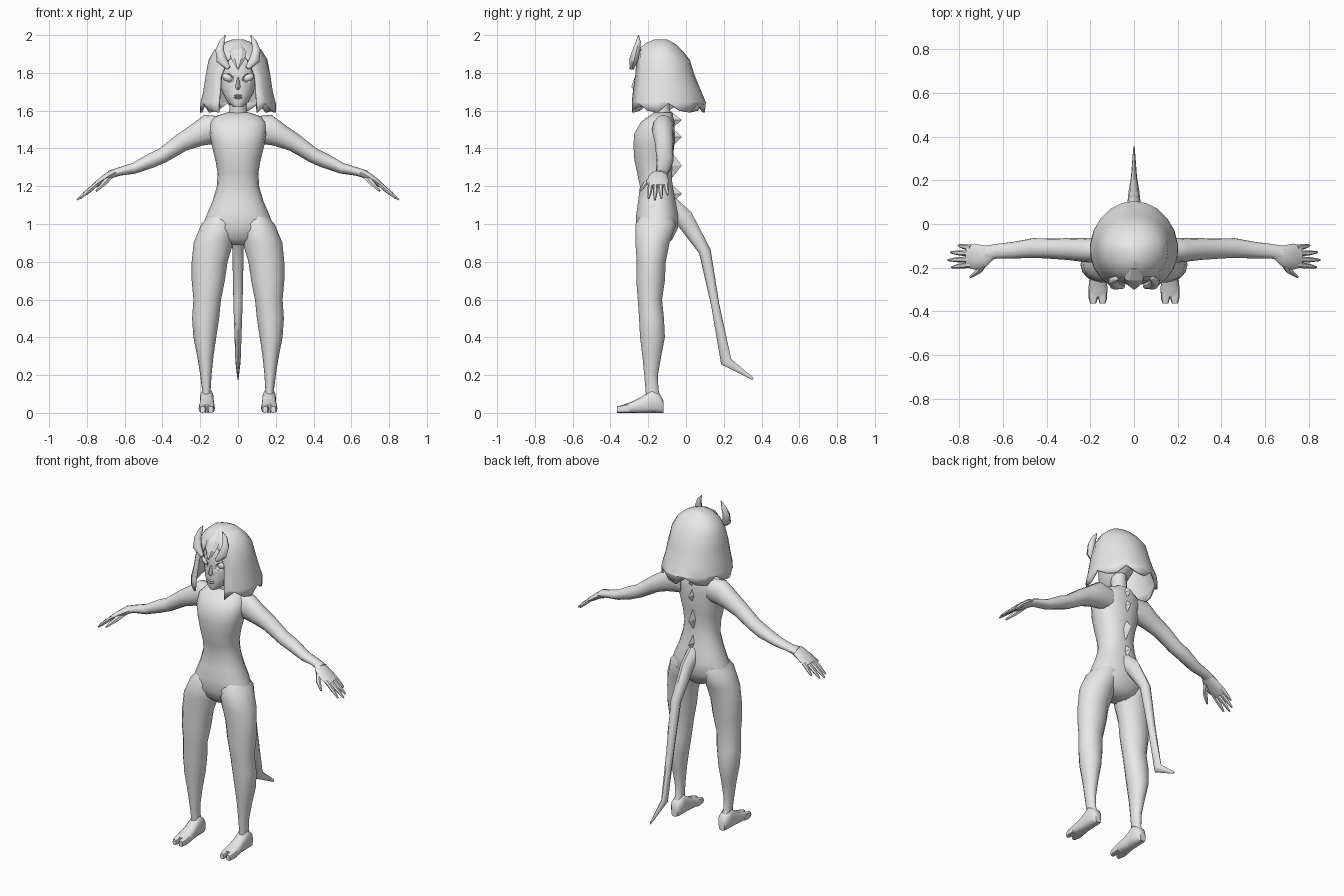
import bpy, bmesh, math
from mathutils import Vector as V

if "Cube" in bpy.data.objects:
    bpy.data.objects.remove(bpy.data.objects["Cube"])

mat = bpy.data.materials.new("plain_grey")
mat.diffuse_color = (0.8, 0.8, 0.8, 1)
mat.use_nodes = True
mat.node_tree.nodes["Principled BSDF"].inputs["Base Color"].default_value = mat.diffuse_color


def finish(bm, name, mirror=False, angle=45):
    bmesh.ops.remove_doubles(bm, verts=bm.verts, dist=0.0005)
    bmesh.ops.recalc_face_normals(bm, faces=bm.faces)
    me = bpy.data.meshes.new(name)
    bm.to_mesh(me)
    bm.free()
    ob = bpy.data.objects.new(name, me)
    bpy.context.collection.objects.link(ob)
    me.materials.append(mat)
    bpy.context.view_layer.objects.active = ob
    ob.select_set(True)
    bpy.ops.object.shade_smooth_by_angle(angle=math.radians(angle))
    ob.select_set(False)
    if mirror:
        ob.modifiers.new("mirror", 'MIRROR')
    return ob


def loft(name, rings, n=14, mirror=False, power=1.0, angle=45):
    """Skin closed rings given as (centre, half axis u, half axis v)."""
    bm = bmesh.new()
    rows = []
    sp = lambda t: math.copysign(abs(t) ** power, t)
    for c, u, v in rings:
        rows.append([bm.verts.new(V(c) + V(u) * sp(math.cos(2 * math.pi * i / n))
                                  + V(v) * sp(math.sin(2 * math.pi * i / n))) for i in range(n)])
    for a, b in zip(rows, rows[1:]):
        for i in range(n):
            j = (i + 1) % n
            bm.faces.new((a[i], a[j], b[j], b[i]))
    bm.faces.new(rows[0])
    bm.faces.new(rows[-1])
    return finish(bm, name, mirror, angle)


def stack(name, levels, **kw):
    """Horizontal rings: z, x min, x max, y front, y back."""
    return loft(name, [(((a + b) / 2, (f + k) / 2, z), ((b - a) / 2, 0, 0), (0, (k - f) / 2, 0))
                       for z, a, b, f, k in levels], **kw)


def tube(name, pts, side=(0, 1, 0), **kw):
    """Tube along points: (position, half width along side, half thickness)."""
    rings = []
    for i, (p, w, t) in enumerate(pts):
        d = V(pts[min(i + 1, len(pts) - 1)][0]) - V(pts[max(i - 1, 0)][0])
        s = (V(side) - d * (V(side).dot(d) / d.length_squared)).normalized()
        rings.append((p, s * w, d.cross(s).normalized() * t))
    return loft(name, rings, **kw)


# torso and neck
torso = [(1.59, .06, -.17, -.07), (1.57, .12, -.2, -.07), (1.54, .148, -.24, -.06),
         (1.48, .15, -.275, -.06), (1.42, .14, -.28, -.06), (1.34, .12, -.275, -.07),
         (1.27, .108, -.26, -.075), (1.2, .112, -.245, -.07), (1.12, .135, -.255, -.055),
         (1.05, .165, -.265, -.04), (.98, .19, -.265, -.04), (.92, .12, -.24, -.07),
         (.89, .05, -.21, -.1)]
stack("torso", [(z, -w, w, f, k) for z, w, f, k in torso], n=18, power=.9)
tube("neck", [((0, -.12, 1.55), .06, .05), ((0, -.13, 1.61), .045, .045),
              ((0, -.14, 1.7), .05, .05)], side=(1, 0, 0), n=10)

# legs
stack("legs", [(1.06, .04, .14, -.23, -.08), (1.0, .01, .194, -.27, -.05), (.9, .025, .235, -.27, -.085),
               (.8, .055, .245, -.263, -.105), (.7, .07, .245, -.265, -.11), (.6, .09, .236, -.257, -.125),
               (.5, .1, .243, -.25, -.115), (.4, .115, .236, -.245, -.11), (.3, .13, .216, -.232, -.13),
               (.2, .14, .2, -.222, -.148), (.12, .145, .19, -.215, -.145), (.06, .135, .195, -.21, -.125)],
      mirror=True)

# feet with split toes
loft("feet", [((.165, y, h / 2), (w, 0, 0), (0, 0, h / 2)) for y, w, h in
              ((-.118, .02, .06), (-.135, .034, .095), (-.18, .037, .125), (-.235, .038, .085),
               (-.29, .043, .058), (-.335, .042, .042))], n=12, mirror=True, power=.7)
for name, x in (("inner_toe", .144), ("outer_toe", .187)):
    loft(name, [((x, y, h / 2), (w, 0, 0), (0, 0, h / 2)) for y, w, h in
                ((-.3, .021, .05), (-.34, .021, .041), (-.365, .013, .035))], n=8, mirror=True, power=.7)

# arms
tube("arms", [((.09, -.12, 1.5), .05, .07), ((.16, -.12, 1.5), .06, .08), ((.22, -.12, 1.47), .055, .062),
              ((.3, -.115, 1.43), .05, .049), ((.4, -.112, 1.362), .046, .04), ((.46, -.11, 1.335), .045, .039),
              ((.55, -.12, 1.295), .038, .029), ((.63, -.125, 1.277), .033, .022),
              ((.68, -.135, 1.262), .036, .021)], n=12, mirror=True)

# hands
tube("palms", [((.65, -.128, 1.272), .03, .02), ((.685, -.145, 1.255), .05, .022),
               ((.73, -.15, 1.225), .06, .018), ((.765, -.148, 1.2), .05, .013)], n=10, mirror=True)
for i, (y0, y1, x1, z1) in enumerate(((-.108, -.098, .805, 1.155), (-.135, -.13, .84, 1.135),
                                      (-.162, -.165, .852, 1.128), (-.187, -.198, .835, 1.135))):
    tube(f"finger_{i + 1}", [((.745, y0, 1.215), .014, .013),
                             ((.745 + (x1 - .745) * .6, (y0 + y1) / 2, 1.21 + (z1 - 1.21) * .55), .012, .011),
                             ((x1, y1, z1), .005, .005)], n=6, mirror=True)
tube("thumbs", [((.68, -.165, 1.25), .018, .016), ((.71, -.215, 1.215), .015, .013),
                ((.75, -.243, 1.175), .006, .006)], side=(1, 0, 0), n=6, mirror=True)

# tail
tube("tail", [((0, -.09, 1.09), .04, .06), ((0, -.01, 1.03), .035, .05), ((0, .1, .855), .03, .032),
              ((0, .155, .57), .024, .022), ((0, .213, .27), .014, .03), ((0, .355, .18), .003, .007)],
     side=(1, 0, 0), n=8)

# spine ridge
bm = bmesh.new()
for z, h in ((1.55, .05), (1.46, .06), (1.31, .08), (1.16, .06)):
    base = [bm.verts.new(p) for p in ((0, -.085, z + h), (.02, -.085, z), (0, -.085, z - h), (-.02, -.085, z))]
    tip = bm.verts.new((0, -.022, z))
    for i in range(4):
        bm.faces.new((base[i], base[(i + 1) % 4], tip))
    bm.faces.new(base)
finish(bm, "spine_ridge", angle=20)

# head
head = stack("head", [(z, -w, w, f, k) for z, w, f, k in
                      ((1.62, .025, -.265, -.19), (1.645, .055, -.272, -.15), (1.69, .08, -.274, -.09),
                       (1.74, .098, -.27, -.05), (1.79, .105, -.268, -.03), (1.85, .105, -.262, -.03),
                       (1.9, .09, -.235, -.05), (1.925, .05, -.19, -.08))], n=20)

# eye sockets, cut into the head, and eyeballs
for name, y, s in (("socket_cutter", -.262, (.031, .03, .024)), ("eyeballs", -.235, (.029, .02, .022))):
    bm = bmesh.new()
    bmesh.ops.create_uvsphere(bm, u_segments=14, v_segments=8, radius=1)
    for v in bm.verts:
        x = v.co.x * s[0]
        v.co = (x + .055, v.co.y * s[1] + y, v.co.z * s[2] + 1.775 + .25 * x)
    mirrored = bmesh.ops.duplicate(bm, geom=bm.verts[:] + bm.edges[:] + bm.faces[:])
    for g in mirrored["geom"]:
        if isinstance(g, bmesh.types.BMVert):
            g.co.x *= -1
    ob = finish(bm, name)
    if name == "socket_cutter":
        ob.hide_render = True
        ob.hide_set(True)
        cut = head.modifiers.new("sockets", 'BOOLEAN')
        cut.operation, cut.object, cut.solver = 'DIFFERENCE', ob, 'EXACT'

# nose and lips
stack("nose", [(1.775, -.006, .006, -.272, -.25), (1.725, -.013, .013, -.29, -.25),
               (1.712, -.009, .009, -.278, -.25)], n=8)
for name, z in (("upper_lip", 1.68), ("lower_lip", 1.669)):
    stack(name, [(z - .006, -.015, .015, -.277, -.25), (z, -.026, .026, -.281, -.25),
                 (z + .005, -.015, .015, -.277, -.25)], n=8)

# bobbed hair: shell open around the face, jagged hem
levels = [(1.977, .03, -.17, -.1, 0), (1.957, .085, -.21, -.06, 0), (1.92, .128, -.247, -.02, 0),
          (1.87, .156, -.272, .02, 20), (1.79, .172, -.295, .045, 32), (1.7, .186, -.31, .082, 32),
          (1.645, .2, -.315, .105, 31), (1.6, .203, -.315, .1, 31)]
bm = bmesh.new()
rows, cols = [], 19
for r, (z, w, f, k, gap) in enumerate(levels):
    row = []
    for i in range(cols):
        a = math.radians(gap + (360 - 2 * gap) * i / (cols - 1))
        mid = -.12
        y = mid - math.cos(a) * ((mid - f) if math.cos(a) > 0 else (k - mid))
        hem = (.038 if i % 3 == 1 else -.01 if i % 3 == 0 else 0) if r == len(levels) - 1 else 0
        row.append(bm.verts.new((w * math.sin(a), y, z + hem)))
    rows.append(row)
for a, b in zip(rows, rows[1:]):
    for i in range(cols - 1):
        bm.faces.new((a[i], a[i + 1], b[i + 1], b[i]))
bm.faces.new(rows[0][:-1])
hair = finish(bm, "hair", angle=25)
thick = hair.modifiers.new("thickness", 'SOLIDIFY')
thick.thickness, thick.offset = .012, -1

# central fringe lock
tube("fringe", [((0, -.2, 1.955), .02, .01), ((0, -.25, 1.915), .045, .014), ((0, -.275, 1.87), .035, .016),
                ((0, -.298, 1.82), .004, .004)], side=(1, 0, 0), n=6, angle=20)

# horns
tube("horns", [((.05, -.285, 1.825), .012, .012), ((.088, -.277, 1.87), .024, .028),
               ((.097, -.262, 1.92), .02, .022), ((.085, -.252, 1.965), .013, .014),
               ((.067, -.252, 2.0), .002, .002)], n=8, mirror=True)
